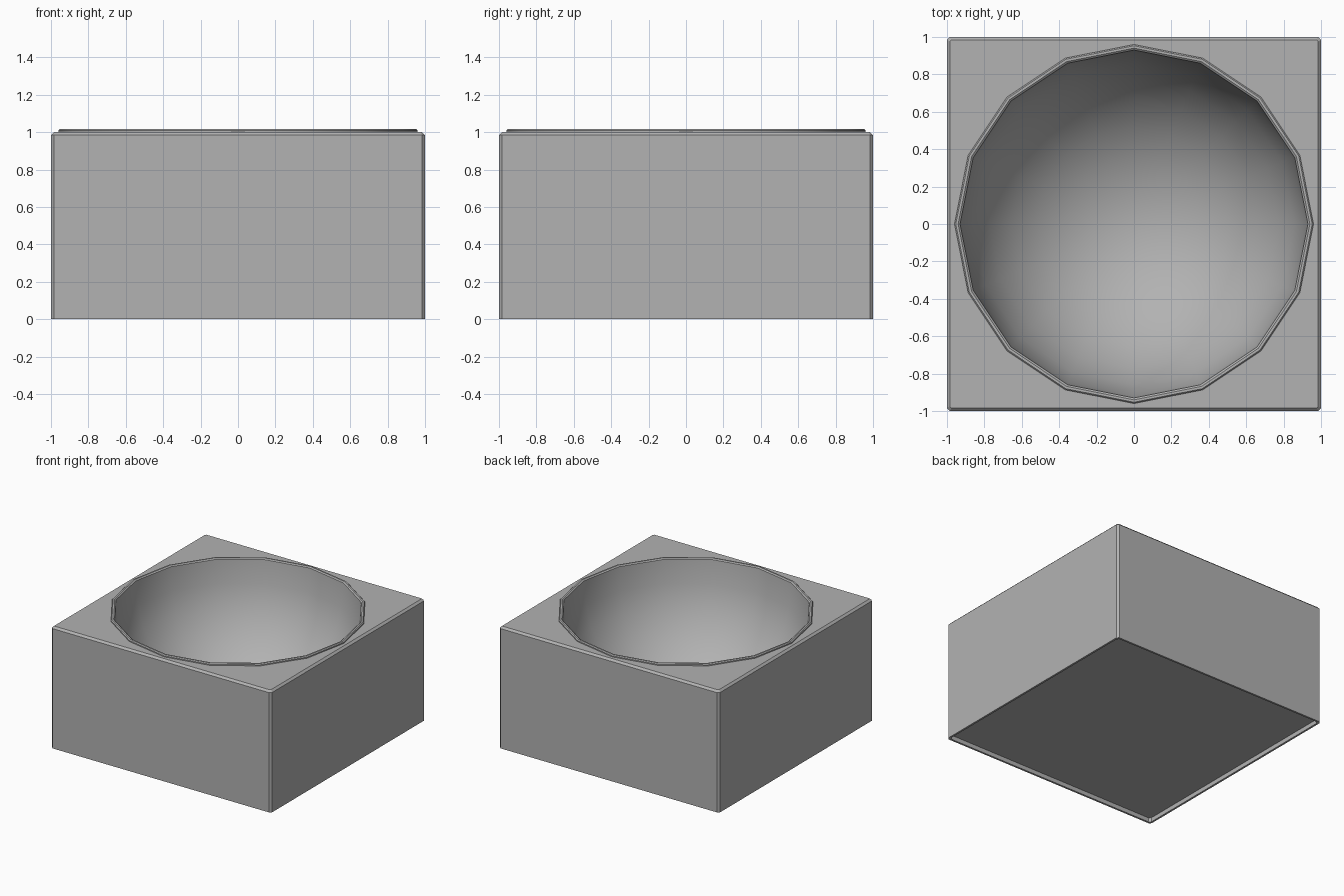
import bpy, bmesh
from math import pi, sin, cos, radians

if "Cube" in bpy.data.objects:
    bpy.data.objects.remove(bpy.data.objects["Cube"])

SIDES = 16      # bowl segments
RINGS = 8       # bowl rows from rim to pole
R = 0.93        # bowl radius
C = 0.016       # edge chamfer

bm = bmesh.new()

def square(h, z, c=C):
    """Square loop with chamfered corners."""
    a = h - c
    pts = [(h, -a), (h, a), (a, h), (-a, h), (-h, a), (-h, -a), (-a, -h), (a, -h)]
    return [bm.verts.new((x, y, z)) for x, y in pts]

def ring(r, z):
    return [bm.verts.new((r * cos(2 * pi * i / SIDES), r * sin(2 * pi * i / SIDES), z))
            for i in range(SIDES)]

def bridge(a, b, smooth=False):
    n = len(a)
    for i in range(n):
        f = bm.faces.new((a[i], a[(i + 1) % n], b[(i + 1) % n], b[i]))
        f.smooth = smooth

def chain(loops, smooth=False):
    for a, b in zip(loops, loops[1:]):
        bridge(a, b, smooth)

# Block: shallow recess underneath, lip, walls and chamfered top edge
block = [square(1 - C, 0.035), square(1 - C, 0), square(1, 0),
         square(1, 1 - C), square(1 - C, 1.0, C / 2)]
chain(block)
bm.faces.new(list(reversed(block[0])))

# Raised rim around the bowl
rim = [ring(0.96, 1.0), ring(0.96, 1.009), ring(0.953, 1.016),
       ring(0.94, 1.016), ring(R, 1.008)]
chain(rim)

# Flat top between block edge and rim
edges = []
for loop in (block[-1], rim[0]):
    for i in range(len(loop)):
        edges.append(bm.edges.get((loop[i], loop[(i + 1) % len(loop)])))
bmesh.ops.triangle_fill(bm, use_beauty=True, use_dissolve=False, edges=edges)

# Smooth half-sphere bowl
bowl = [rim[-1]]
for k in range(1, RINGS):
    t = pi / 2 * k / RINGS
    bowl.append(ring(R * cos(t), 1.0 - R * sin(t)))
chain(bowl, True)
pole = bm.verts.new((0, 0, 1.0 - R))
for i in range(SIDES):
    bm.faces.new((bowl[-1][i], bowl[-1][(i + 1) % SIDES], pole)).smooth = True

bmesh.ops.recalc_face_normals(bm, faces=bm.faces)
mesh = bpy.data.meshes.new("block_with_bowl")
bm.to_mesh(mesh)
bm.free()
obj = bpy.data.objects.new("block_with_bowl", mesh)
bpy.context.collection.objects.link(obj)

# Darker grey finish
grey = bpy.data.materials.new("dark_grey")
grey.diffuse_color = (0.446, 0.446, 0.446, 1)
grey.use_nodes = True
grey.node_tree.nodes["Principled BSDF"].inputs["Base Color"].default_value = grey.diffuse_color
mesh.materials.append(grey)

bpy.context.view_layer.objects.active = obj
obj.select_set(True)
bpy.ops.object.shade_smooth_by_angle(angle=radians(30))
